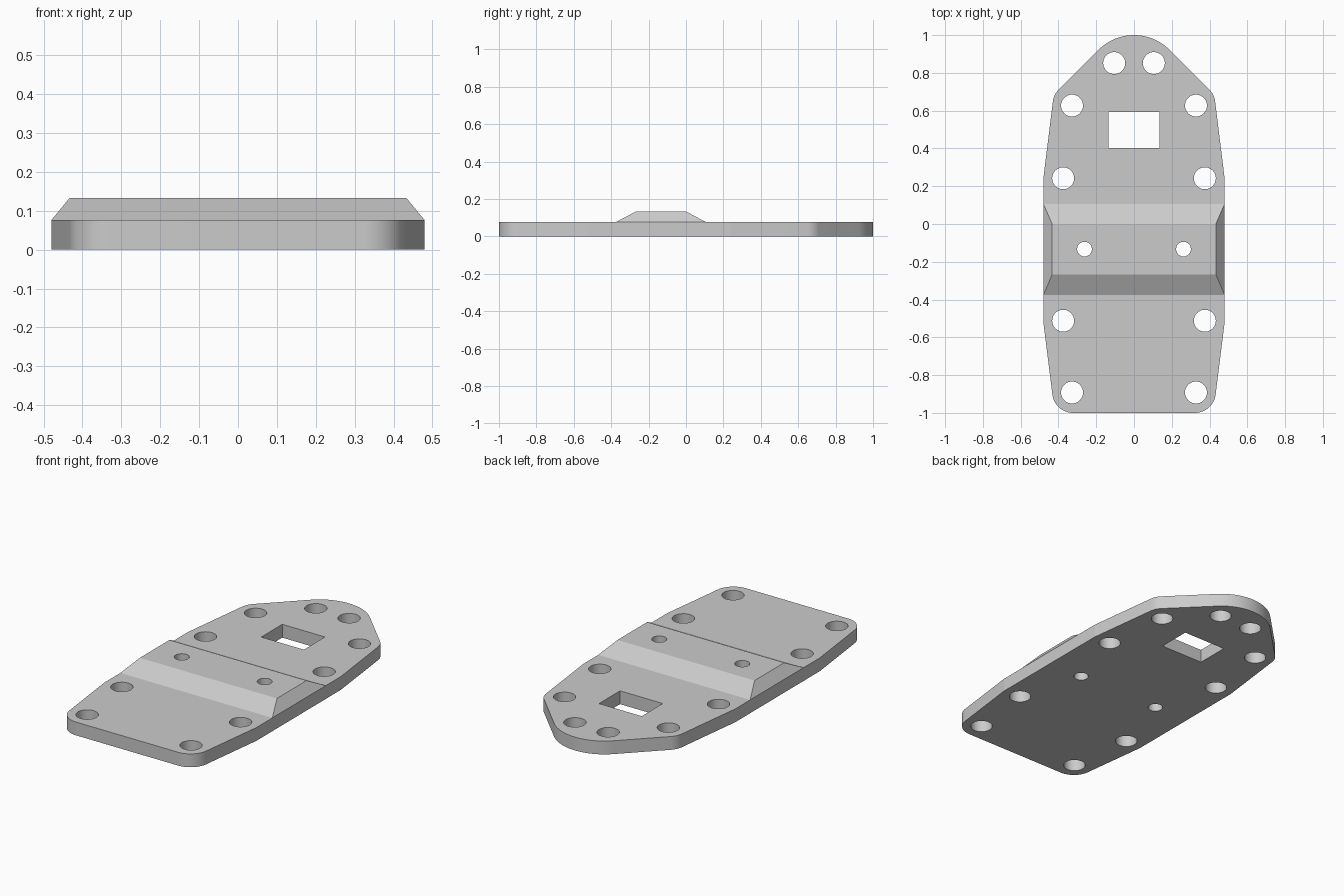
import bpy, bmesh, math
from mathutils import Vector, Matrix

if "Cube" in bpy.data.objects:
    bpy.data.objects.remove(bpy.data.objects["Cube"])

PLATE_TOP, RIDGE_TOP = 0.076, 0.133
HALF_WIDTH = 0.48

grey = bpy.data.materials.new("light grey")
grey.use_nodes = True
grey.diffuse_color = (0.6, 0.6, 0.6, 1)
grey.node_tree.nodes["Principled BSDF"].inputs["Base Color"].default_value = (0.6, 0.6, 0.6, 1)


def make_object(name, bm):
    bmesh.ops.recalc_face_normals(bm, faces=bm.faces[:])
    mesh = bpy.data.meshes.new(name)
    bm.to_mesh(mesh)
    bm.free()
    mesh.materials.append(grey)
    obj = bpy.data.objects.new(name, mesh)
    bpy.context.collection.objects.link(obj)
    return obj


def fillet(before, corner, after, radius, steps=24):
    """Points of an arc that rounds one corner of an outline."""
    if radius == 0:
        return [corner]
    a, b = (before - corner).normalized(), (after - corner).normalized()
    half = a.angle(b) / 2
    centre = corner + (a + b).normalized() * radius / math.sin(half)
    start = (corner + a * radius / math.tan(half) - centre).normalized()
    end = (corner + b * radius / math.tan(half) - centre).normalized()
    return [centre + radius * start.slerp(end, i / steps) for i in range(steps + 1)]


# Outline corners of the right-hand half, front to nose: x, y, rounding radius
half = [(0.42, -1, 0.11), (HALF_WIDTH, -0.52, 0), (HALF_WIDTH, 0.24, 0),
        (0.425, 0.685, 0.1), (0.11, 1, 0.265)]
corners = half + [(-x, y, r) for x, y, r in reversed(half)]
points = [Vector((x, y)) for x, y, r in corners]
outline = []
for i, (x, y, r) in enumerate(corners):
    outline += fillet(points[i - 1], points[i], points[(i + 1) % len(points)], r)

# Plate: the outline extruded upward
bm = bmesh.new()
bm.faces.new([bm.verts.new((p.x, p.y, 0)) for p in outline])
bmesh.ops.remove_doubles(bm, verts=bm.verts[:], dist=0.001)
extruded = bmesh.ops.extrude_face_region(bm, geom=bm.faces[:], use_keep_orig=True)["geom"]
bmesh.ops.translate(bm, vec=(0, 0, PLATE_TOP),
                    verts=[g for g in extruded if isinstance(g, bmesh.types.BMVert)])

# Ridge: a band of the top face, raised and tapered on all four sides
for y in (-0.376, 0.107):
    top = [f for f in bm.faces if all(v.co.z > 0.05 for v in f.verts)]
    geom = set(top)
    for f in top:
        geom.update(f.edges, f.verts)
    bmesh.ops.bisect_plane(bm, geom=list(geom), plane_co=(0, y, 0), plane_no=(0, 1, 0))
band = [f for f in bm.faces if all(v.co.z > 0.05 and -0.38 < v.co.y < 0.12 for v in f.verts)]
raised = bmesh.ops.extrude_face_region(bm, geom=band)["geom"]
bmesh.ops.delete(bm, geom=[f for f in band if f.is_valid], context='FACES_ONLY')
for v in (g for g in raised if isinstance(g, bmesh.types.BMVert)):
    v.co = (math.copysign(0.433, v.co.x), 0.0 if v.co.y > 0 else -0.267, RIDGE_TOP)
plate = make_object("mounting_plate", bm)

# Cutter: mirrored round holes and the rectangular slot
holes = [(0.105, 0.852, 0.058), (0.328, 0.627, 0.058), (0.375, 0.242, 0.058),
         (0.375, -0.512, 0.058), (0.328, -0.892, 0.058), (0.262, -0.133, 0.039)]
bm = bmesh.new()
for x, y, r in holes:
    for side in (-1, 1):
        bmesh.ops.create_cone(bm, cap_ends=True, segments=96, radius1=r, radius2=r,
                              depth=1, matrix=Matrix.Translation((side * x, y, 0)))
bmesh.ops.create_cube(bm, size=1, matrix=Matrix.Translation((0, 0.497, 0))
                      @ Matrix.Diagonal((0.27, 0.19, 1, 1)))
cutter = make_object("hole_cutter", bm)
cutter.hide_render = True

# Cut the holes, then discard the cutter
bpy.ops.object.select_all(action='DESELECT')
plate.select_set(True)
bpy.context.view_layer.objects.active = plate
cut = plate.modifiers.new("holes", 'BOOLEAN')
cut.operation = 'DIFFERENCE'
cut.solver = 'EXACT'
cut.object = cutter
bpy.ops.object.modifier_apply(modifier=cut.name)
bpy.data.objects.remove(cutter)
bpy.ops.object.shade_smooth_by_angle(angle=math.radians(5))
